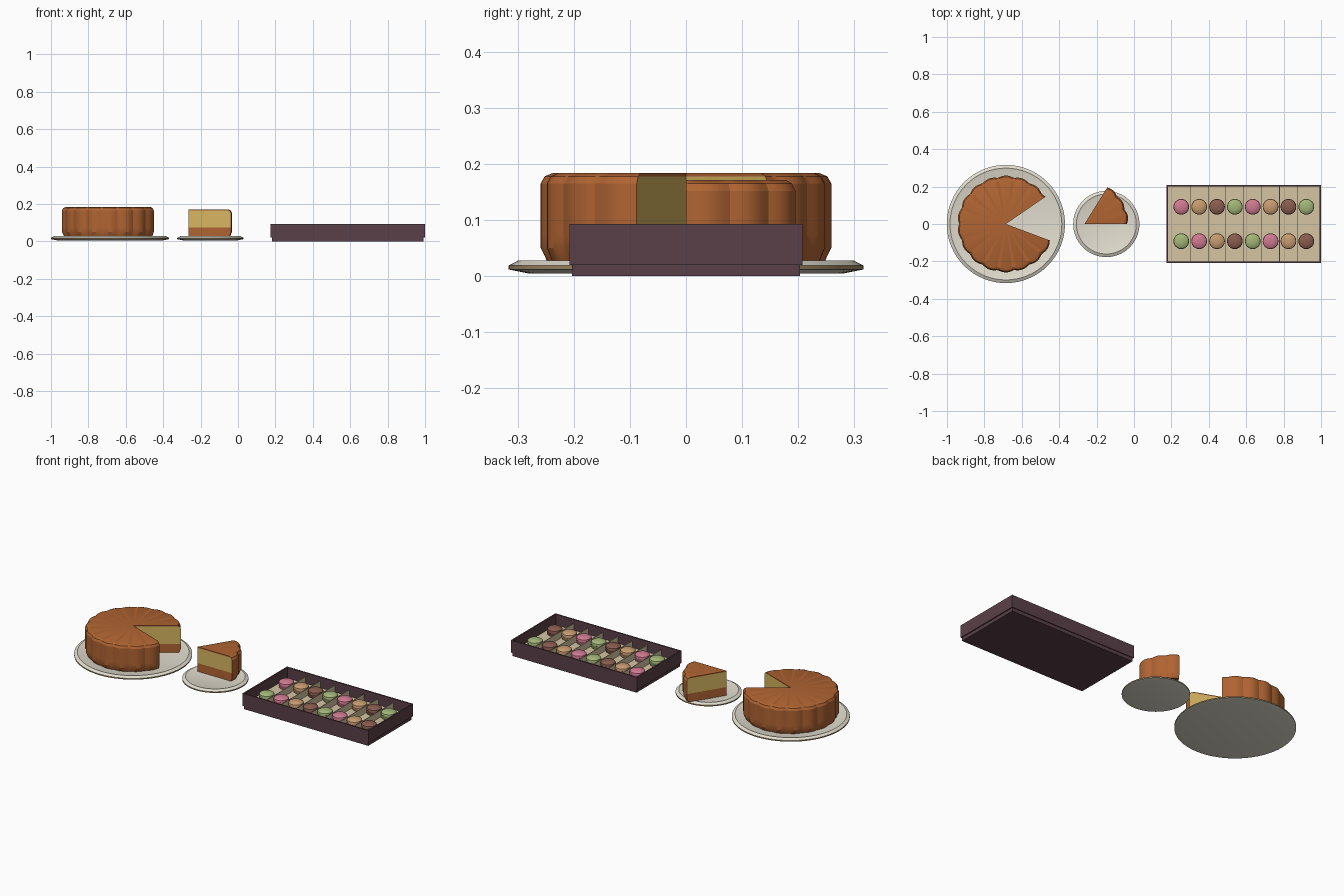
import bpy, bmesh, math
from math import cos, sin, radians, pi

cube = bpy.data.objects.get("Cube")
if cube:
    bpy.data.objects.remove(cube, do_unlink=True)


def material(name, r, g, b):
    """Flat material from 0-255 display values, stored as linear."""
    lin = [((c / 255 + 0.055) / 1.055) ** 2.4 for c in (r, g, b)] + [1]
    m = bpy.data.materials.new(name)
    m.use_nodes = True
    m.diffuse_color = lin
    m.node_tree.nodes["Principled BSDF"].inputs["Base Color"].default_value = lin
    return m


CRUST = material("caramel crust", 176, 100, 50)
SPONGE = material("yellow sponge", 216, 182, 98)
CHINA = material("white china", 226, 221, 207)
BAND = material("plate band", 165, 140, 100)
CARD = material("plum card", 90, 64, 72)
TRAY = material("beige tray", 214, 197, 163)
FLAVOURS = [material("pink shell", 208, 122, 146), material("tan shell", 200, 156, 112),
            material("brown shell", 138, 93, 78), material("green shell", 163, 182, 120)]


def finish(name, bm, mats, angle=None):
    bmesh.ops.recalc_face_normals(bm, faces=bm.faces)
    mesh = bpy.data.meshes.new(name)
    bm.to_mesh(mesh)
    bm.free()
    ob = bpy.data.objects.new(name, mesh)
    bpy.context.collection.objects.link(ob)
    for m in mats:
        mesh.materials.append(m)
    if angle:
        bpy.ops.object.select_all(action="DESELECT")
        ob.select_set(True)
        bpy.context.view_layer.objects.active = ob
        bpy.ops.object.shade_smooth_by_angle(angle=radians(angle))
    return ob


def lathe(name, profile, x, y, mats, steps=64, angle=30, rule=None):
    """Closed turned shape; the profile runs from axis to axis."""
    bm = bmesh.new()
    rings = []
    for r, z in profile:
        n = steps if r > 0 else 1
        rings.append([bm.verts.new((x + r * cos(2 * pi * i / steps),
                                    y + r * sin(2 * pi * i / steps), z)) for i in range(n)])
    for k, (a, b) in enumerate(zip(rings, rings[1:])):
        for i in range(steps):
            j = (i + 1) % steps
            corners = [a[i % len(a)], a[j % len(a)], b[j % len(b)], b[i % len(b)]]
            f = bm.faces.new(list(dict.fromkeys(corners)))
            f.material_index = rule(k) if rule else 0
    return finish(name, bm, mats, angle)


def plate(name, x, r):
    lathe(name, [(0, .005), (r - .035, .005), (r, .012), (r, .019), (r - .017, .028),
                 (r - .025, .025), (0, .025)], x, 0, [CHINA, BAND],
          rule=lambda k: 1 if k == 2 else 0)


def cake(name, x, y, radius, height, start, end):
    """Scalloped cake sector with layered sponge on its two cut faces."""
    z0 = .026
    # Outer wall: distance in from the rim, height, scallop strength
    wall = [(.012, z0, .6), (0, .05, 1), (0, .075, 1), (0, height - .02, 1),
            (.007, height - .007, 1), (.022, height - .001, .5)]
    steps = int((end - start) / 2.5)
    bm = bmesh.new()
    axis = [bm.verts.new((x, y, z)) for _, z, _ in wall]
    columns = []
    for i in range(steps + 1):
        a = radians(start + (end - start) * i / steps)
        wave = .009 * (abs(sin(9 * a)) - 1)
        columns.append([bm.verts.new((x + (radius - d + s * wave) * cos(a),
                                      y + (radius - d + s * wave) * sin(a), z))
                        for d, z, s in wall])
    for a, b in zip(columns, columns[1:]):
        for k in range(len(wall) - 1):
            bm.faces.new((a[k], b[k], b[k + 1], a[k + 1]))
        bm.faces.new((axis[0], b[0], a[0]))
        bm.faces.new((axis[-1], a[-1], b[-1]))
    for col in (columns[0], columns[-1]):
        for k in range(len(wall) - 1):
            f = bm.faces.new((axis[k], col[k], col[k + 1], axis[k + 1]))
            f.material_index = 1 if k in (2, 3) else 0
    finish(name, bm, [CRUST, SPONGE], 25)


def block(bm, x0, x1, y0, y1, z0, z1):
    made = bmesh.ops.create_cube(bm, size=1)["verts"]
    for v in made:
        v.co = (x0 if v.co.x < 0 else x1, y0 if v.co.y < 0 else y1, z0 if v.co.z < 0 else z1)


# Cake with a missing wedge, and the cut slice
plate("cake_plate", -.685, .316)
cake("cake", -.685, 0, .259, .185, 34.5, 339.5)
plate("slice_plate", -.148, .177)
cake("cake_slice", -.265, 0, .236, .172, 0, 58)

# Gift box: inset base and four walls
CX, HX, HY, T = .587, .412, .208, .008
bm = bmesh.new()
block(bm, CX - HX + .006, CX + HX - .006, -HY + .005, HY - .005, 0, .022)
for s in (-1, 1):
    block(bm, *sorted((CX + s * HX, CX + s * (HX - T))), -HY, HY, .02, .093)
    block(bm, CX - HX + T, CX + HX - T, *sorted((s * HY, s * (HY - T))), .02, .093)
finish("box", bm, [CARD])

# Tray floor with seven dividers
PITCH = .0955
bm = bmesh.new()
block(bm, CX - HX + T, CX + HX - T, -HY + T, HY - T, .022, .03)
for i in range(7):
    x = CX + (i - 3) * PITCH
    block(bm, x - .0015, x + .0015, -HY + T, HY - T, .03, .07)
finish("tray", bm, [TRAY])

# Two rows of filled biscuits
BISCUIT = [(0, .03), (.03, .031), (.04, .038), (.042, .046), (.042, .049), (.038, .051),
           (.038, .057), (.042, .059), (.042, .062), (.04, .07), (.03, .077), (.015, .08), (0, .081)]
for row, y in enumerate((.092, -.092)):
    for i in range(8):
        lathe(f"biscuit_{row + 1}_{i + 1}", BISCUIT, CX + (i - 3.5) * PITCH, y,
              [FLAVOURS[(i + 3 * row) % 4]], steps=24, angle=40)
